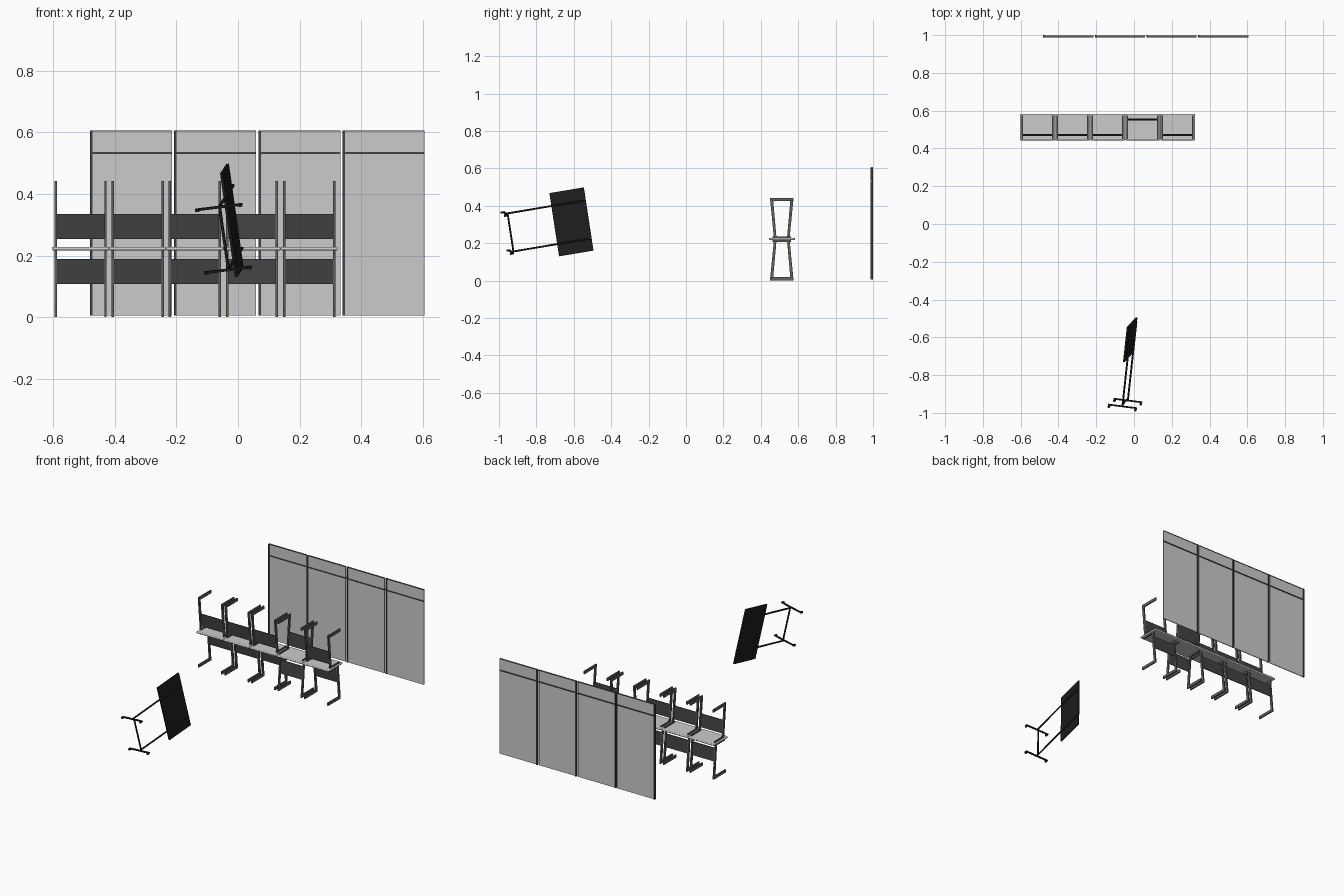
import bpy, bmesh, math
from mathutils import Vector, Matrix

if "Cube" in bpy.data.objects:
    bpy.data.objects.remove(bpy.data.objects["Cube"])


def material(name, g):
    m = bpy.data.materials.new(name)
    m.diffuse_color = (g, g, g, 1)
    m.use_nodes = True
    m.node_tree.nodes["Principled BSDF"].inputs["Base Color"].default_value = m.diffuse_color
    return m


DARK = material("dark_grey", 0.055)
BLACK = material("black", 0.012)
STEEL = material("steel_grey", 0.12)


def finish(name, bm, mat=None, frame=None, bevel=0):
    bmesh.ops.recalc_face_normals(bm, faces=bm.faces)
    me = bpy.data.meshes.new(name)
    bm.to_mesh(me)
    bm.free()
    ob = bpy.data.objects.new(name, me)
    bpy.context.collection.objects.link(ob)
    if mat:
        me.materials.append(mat)
    if frame:
        ob.matrix_world = frame
    if bevel:
        b = ob.modifiers.new("bevel", 'BEVEL')
        b.width, b.segments = bevel, 3
    return ob


def box(name, lo, hi, mat=None, frame=None, bevel=0):
    lo, hi = Vector(lo), Vector(hi)
    bm = bmesh.new()
    bmesh.ops.create_cube(bm, size=1, matrix=Matrix.Translation((lo + hi) / 2)
                          @ Matrix.Diagonal((*(hi - lo), 1)))
    return finish(name, bm, mat, frame, bevel)


def prism(name, profile, x0, x1, mat=None):
    # extrude a (y, z) outline along x
    bm = bmesh.new()
    f = bm.faces.new([bm.verts.new((x0, y, z)) for y, z in profile])
    r = bmesh.ops.extrude_face_region(bm, geom=[f])
    bmesh.ops.translate(bm, vec=(x1 - x0, 0, 0),
                        verts=[v for v in r["geom"] if isinstance(v, bmesh.types.BMVert)])
    return finish(name, bm, mat)


def rod(name, a, b, r, mat, frame=None, sides=12):
    a, b = Vector(a), Vector(b)
    d = b - a
    bm = bmesh.new()
    bmesh.ops.create_cone(bm, cap_ends=True, segments=sides, radius1=r, radius2=r, depth=d.length,
                          matrix=Matrix.Translation((a + b) / 2) @ d.to_track_quat('Z', 'Y').to_matrix().to_4x4())
    for f in bm.faces:
        f.smooth = len(f.verts) == 4
    return finish(name, bm, mat, frame)


# Screen wall: four bays with a post, a rail and a sheet
for i in range(4):
    x = -0.481 + 0.2735 * i
    box("wall_sheet", (x + 0.008, 0.990, 0.006), (x + 0.266, 0.995, 0.606))
    box("wall_post", (x, 0.987, 0.006), (x + 0.008, 1.0, 0.606), DARK)
    box("wall_rail", (x + 0.008, 0.987, 0.530), (x + 0.266, 0.999, 0.536), DARK)
    box("wall_top_rail", (x + 0.008, 0.988, 0.603), (x + 0.266, 0.997, 0.607), STEEL)

# Row of five desks, each a lower frame and the same frame turned over above it
ZC, YC = 0.222, 0.512


def half_frame(cx, side, up):
    def p(y, z):  # local: y towards the leg, z from 0 at the foot
        return (YC + side * y, 2 * ZC - z if up else z)

    leg = [p(0.062, 0.012), p(0.046, 0.012), p(0.028, 0.217), p(0.042, 0.217)]
    foot = [p(-0.062, 0.001), p(0.062, 0.001), p(0.062, 0.019), p(-0.062, 0.019)]
    arm = [p(-0.050, 0.207), p(0.042, 0.207), p(0.042, 0.217), p(-0.050, 0.217)]
    panel = [p(0.046, 0.108), p(0.042, 0.108), p(0.035, 0.190), p(0.039, 0.190)]
    for s in (-1, 1):
        x = cx + s * 0.081
        prism("desk_leg", leg, x - 0.004, x + 0.004, STEEL)
        prism("desk_foot", foot, x - 0.004, x + 0.004, STEEL)
        prism("desk_arm", arm, x - 0.004, x + 0.004, STEEL)
    prism("desk_modesty_panel", panel, cx - 0.079, cx + 0.079, DARK)


for i in range(5):
    cx = -0.511 + 0.1855 * i
    side = -1 if i == 3 else 1
    box("desk_top", (cx - 0.0925, 0.443, 0.217), (cx + 0.0925, 0.583, 0.229), bevel=0.005)
    half_frame(cx, side, False)
    half_frame(cx, -side, True)

# Folded table lying tilted: local x = foot direction, y = length, z = leg direction
u = Vector((0.107, 0.98, 0.165)).normalized()
v = Vector((-0.14, -0.163, 0.977))
v = (v - u * v.dot(u)).normalized()
n = u.cross(v)
F = Matrix((n, v, u)).transposed().to_4x4()
F.translation = (-0.047, -0.95, 0.256)

box("folded_top", (-0.014, -0.169, 0.250), (-0.005, 0.175, 0.437), BLACK, F)
for s in (-1, 1):
    y = 0.104 * s
    rod("folded_leg", (0, y, 0), (0, y, 0.425), 0.005, BLACK, F)
    box("folded_foot", (-0.077, y - 0.004, -0.004), (0.077, y + 0.004, 0.004), BLACK, F)
    for t in (-1, 1):
        rod("folded_castor", (0.071 * t, y - 0.005, -0.010), (0.071 * t, y + 0.005, -0.010),
            0.007, BLACK, F)
rod("folded_crossbar", (0, -0.104, 0.012), (0, 0.104, 0.012), 0.005, BLACK, F)
